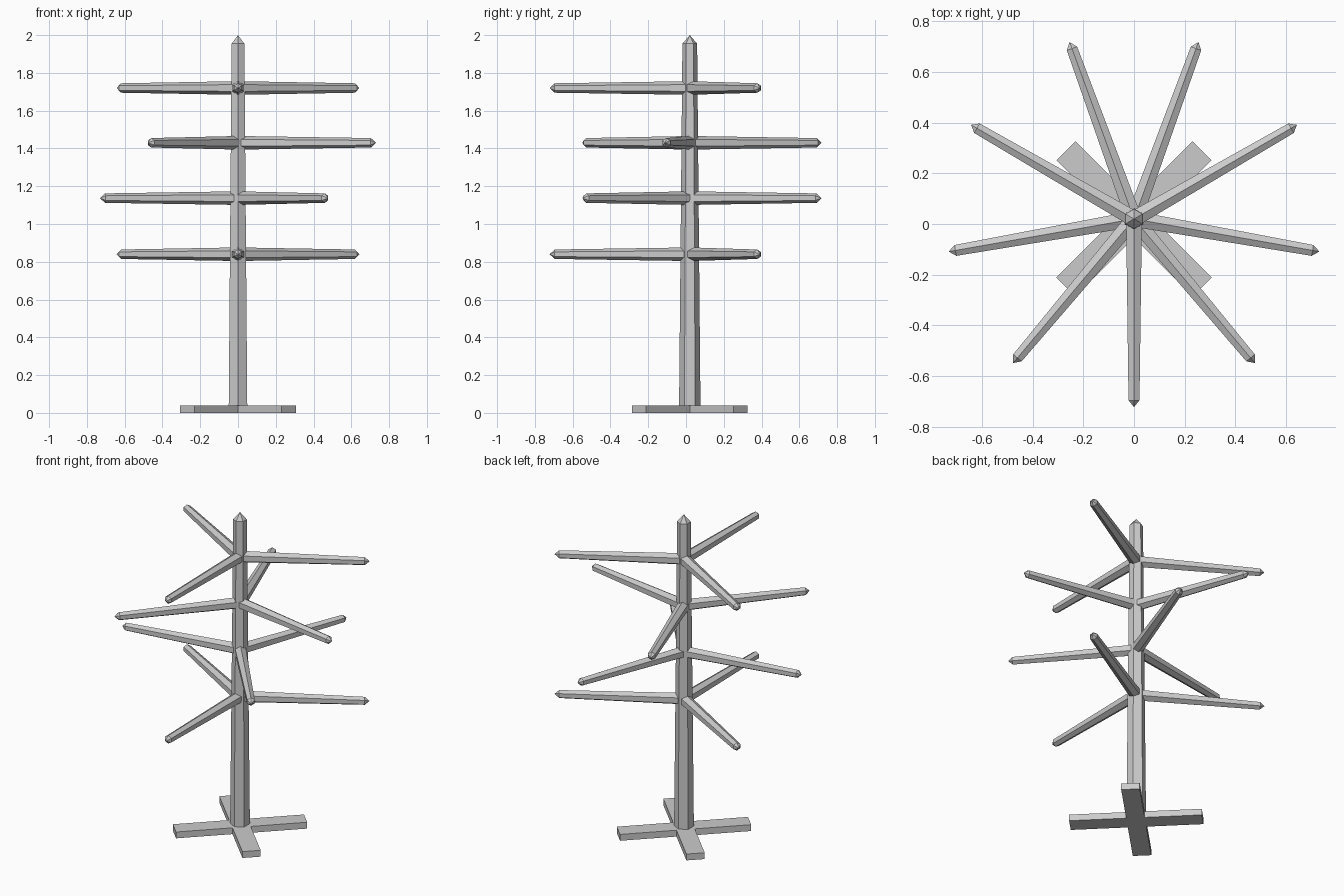
import bpy, bmesh
from math import radians
from mathutils import Matrix

if "Cube" in bpy.data.objects:
    bpy.data.objects.remove(bpy.data.objects["Cube"])

CENTRE = Matrix.Translation((0, 0.02, 0))


def finish(name, bm, matrix):
    bmesh.ops.recalc_face_normals(bm, faces=bm.faces)
    me = bpy.data.meshes.new(name)
    bm.to_mesh(me)
    bm.free()
    ob = bpy.data.objects.new(name, me)
    ob.matrix_world = CENTRE @ matrix
    bpy.context.collection.objects.link(ob)
    return ob


def pole(name, r0, r1, z0, z1, tip, matrix):
    """Tapered six-sided pole along local z with a pointed end."""
    bm = bmesh.new()
    bmesh.ops.create_cone(
        bm, cap_ends=True, segments=6, radius1=r0, radius2=r1, depth=z1 - z0,
        matrix=Matrix.Translation((0, 0, (z0 + z1) / 2)) @ Matrix.Rotation(radians(90), 4, 'Z'))
    # make sure a corner lies on local +y
    if not any(abs(v.co.x) < 1e-4 for v in bm.verts):
        bmesh.ops.rotate(bm, verts=bm.verts, matrix=Matrix.Rotation(radians(30), 3, 'Z'))
    bm.normal_update()
    top = max(bm.faces, key=lambda f: f.calc_center_median().z)
    poke = bmesh.ops.poke(bm, faces=[top])
    poke["verts"][0].co.z = tip
    return finish(name, bm, matrix)


# trunk
pole("trunk", 0.057, 0.039, 0.0, 1.955, 2.0, Matrix())

# four whorls of three branches, each turned 40 degrees from the last
for level, z in enumerate((0.84, 1.137, 1.43, 1.72)):
    for k in range(3):
        angle = -90 + 40 * level + 120 * k
        m = (Matrix.Translation((0, 0, z))
             @ Matrix.Rotation(radians(angle + 90), 4, 'Z')
             @ Matrix.Rotation(radians(90), 4, 'X'))
        pole(f"branch_{level + 1}_{k + 1}", 0.036, 0.025, 0.0, 0.715, 0.742, m)

# crossed foot: plus-shaped outline extruded, turned diagonally
L, W, H = 0.38, 0.053, 0.04
quarter = [(L, -W), (L, W), (W, W)]
bm = bmesh.new()
verts = []
for q in range(4):
    rot = Matrix.Rotation(radians(90 * q), 3, 'Z')
    verts += [bm.verts.new(rot @ Matrix.Translation((x, y, 0)).translation) for x, y in quarter]
face = bm.faces.new(verts)
ext = bmesh.ops.extrude_face_region(bm, geom=[face])
for g in ext["geom"]:
    if isinstance(g, bmesh.types.BMVert):
        g.co.z = H
bm.normal_update()
if not any(f.calc_center_median().z < 1e-5 for f in bm.faces):
    bm.faces.new([v for v in verts])
finish("cross_foot", bm, Matrix.Rotation(radians(45), 4, 'Z'))
